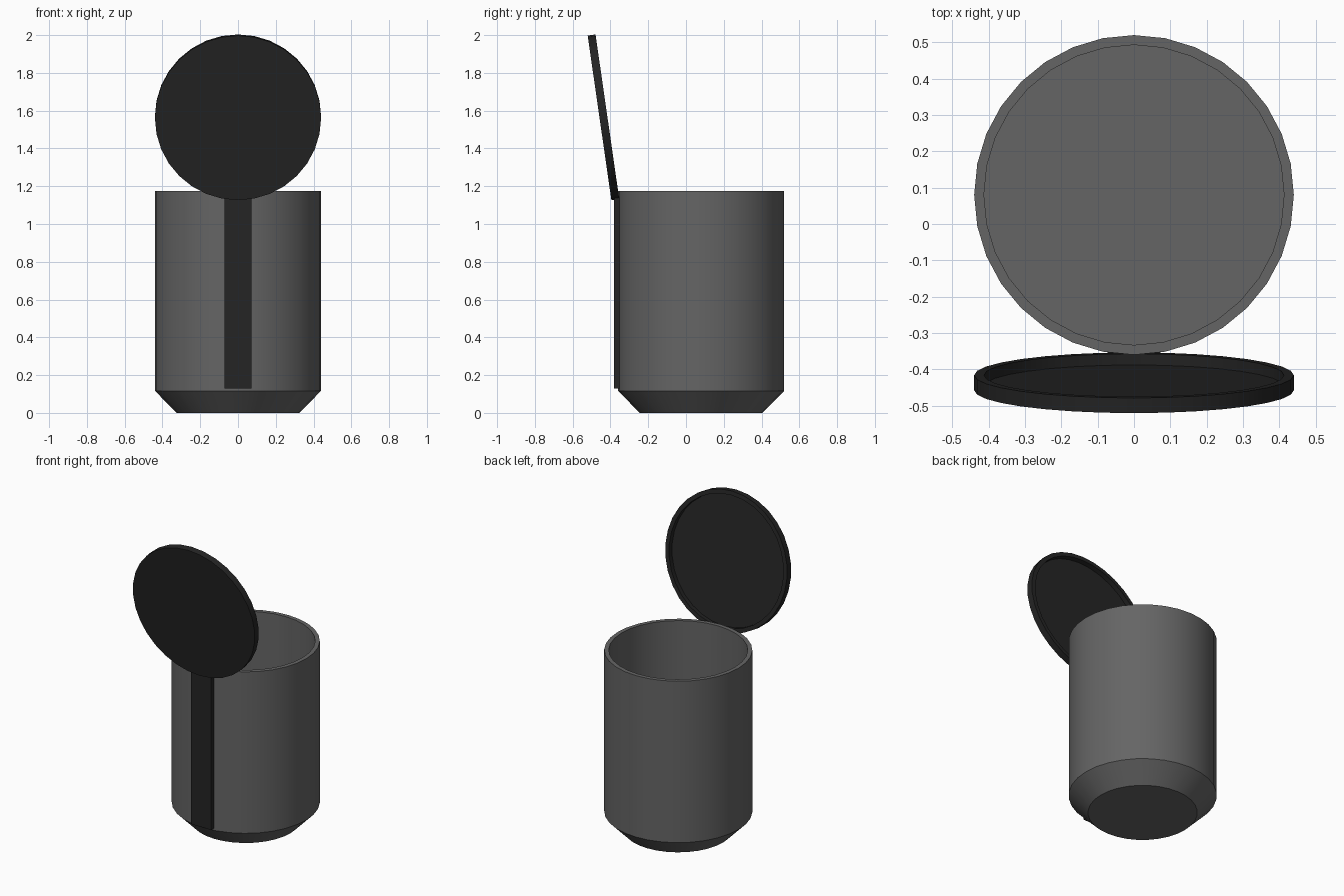
import bpy, bmesh, math
from mathutils import Matrix, Vector

if "Cube" in bpy.data.objects:
    bpy.data.objects.remove(bpy.data.objects["Cube"])

SIDES = 32


def material(name, v):
    m = bpy.data.materials.new(name)
    m.diffuse_color = (v, v, v, 1)
    m.use_nodes = True
    m.node_tree.nodes["Principled BSDF"].inputs["Base Color"].default_value = m.diffuse_color
    return m


def finish(bm, name, mat):
    bmesh.ops.recalc_face_normals(bm, faces=bm.faces)
    me = bpy.data.meshes.new(name)
    bm.to_mesh(me)
    bm.free()
    ob = bpy.data.objects.new(name, me)
    bpy.context.collection.objects.link(ob)
    me.materials.append(mat)
    bpy.ops.object.select_all(action='DESELECT')
    ob.select_set(True)
    bpy.context.view_layer.objects.active = ob
    bpy.ops.object.shade_smooth_by_angle(angle=math.radians(30))
    return ob


def lathe(name, profile, mat):
    """Revolve (radius, z) points about z and cap both ends."""
    bm = bmesh.new()
    rings = [[bm.verts.new((r * math.cos(2 * math.pi * i / SIDES),
                            r * math.sin(2 * math.pi * i / SIDES), z))
              for i in range(SIDES)] for r, z in profile]
    for a, b in zip(rings, rings[1:]):
        for i in range(SIDES):
            j = (i + 1) % SIDES
            bm.faces.new((a[i], a[j], b[j], b[i]))
    bm.faces.new(rings[0])
    bm.faces.new(rings[-1])
    return finish(bm, name, mat)


grey = material("body_grey", 0.13)
black = material("lid_black", 0.018)

# Bin body: tapered foot, straight wall, open hollow inside
body = lathe("bin_body", [(0.325, 0), (0.44, 0.117), (0.44, 1.175),
                          (0.413, 1.175), (0.413, 0.13)], grey)
body.location = (0, 0.08, 0)

# Open lid: shallow dish, recess facing the bin, leaning forward
lid = lathe("lid", [(0.44, -0.021), (0.44, 0.021),
                    (0.413, 0.021), (0.413, -0.01)], black)
lid.location = (0, -0.437, 1.565)
lid.rotation_euler = (math.radians(-90 + 8.2), 0, 0)

# Hinge strip down the front
bm = bmesh.new()
bmesh.ops.create_cube(bm, size=1, matrix=Matrix.Translation(Vector((0, -0.364, 0.635)))
                      @ Matrix.Diagonal((0.145, 0.036, 1.01, 1)))
finish(bm, "hinge_strip", black)
